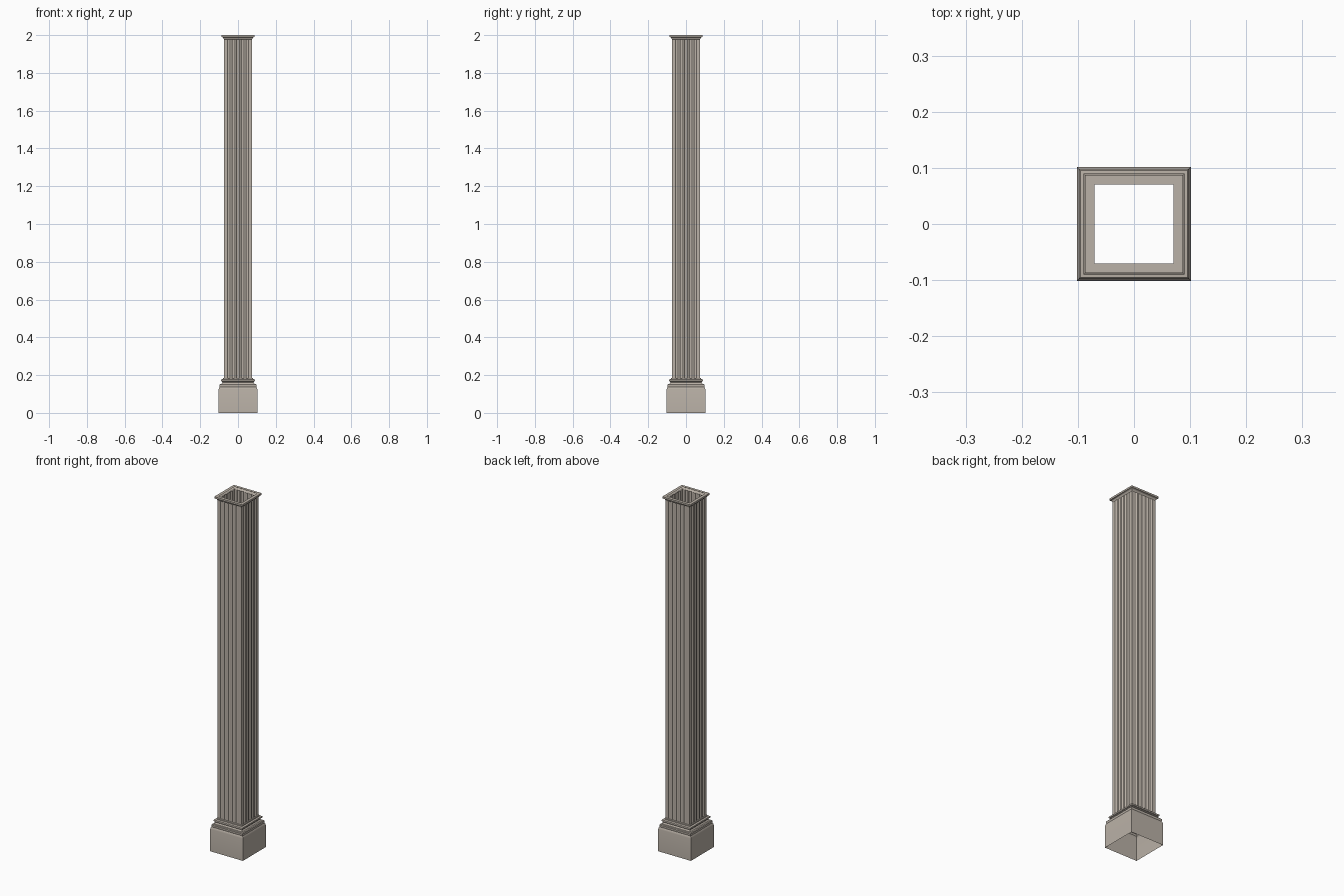
import bpy, bmesh, math

if "Cube" in bpy.data.objects:
    bpy.data.objects.remove(bpy.data.objects["Cube"])

stone = bpy.data.materials.new("warm grey stone")
stone.diffuse_color = (0.49, 0.44, 0.385, 1)
stone.use_nodes = True
stone.node_tree.nodes["Principled BSDF"].inputs["Base Color"].default_value = stone.diffuse_color


def loft(name, rings):
    """Skin a sheet through equal-length closed rings of points."""
    bm = bmesh.new()
    rows = [[bm.verts.new(p) for p in ring] for ring in rings]
    n = len(rows[0])
    for a, b in zip(rows, rows[1:]):
        for i in range(n):
            j = (i + 1) % n
            bm.faces.new((a[i], a[j], b[j], b[i]))
    mesh = bpy.data.meshes.new(name)
    bm.to_mesh(mesh)
    bm.free()
    mesh.materials.append(stone)
    ob = bpy.data.objects.new(name, mesh)
    bpy.context.collection.objects.link(ob)
    bpy.context.view_layer.objects.active = ob
    ob.select_set(True)
    bpy.ops.object.shade_smooth_by_angle(angle=math.radians(35))
    ob.select_set(False)
    return ob


def square(r, z):
    return [(-r, -r, z), (r, -r, z), (r, r, z), (-r, r, z)]


def fluted(r, z, depth):
    """Square outline with five round flutes on every side."""
    side = [(-r, -r)]
    for k in range(-2, 3):
        for s in range(7):
            a = math.pi * s / 6
            side.append((k * 0.0245 - 0.0075 * math.cos(a), -r + depth * math.sin(a)))
    pts = []
    for q in range(4):
        c, s = round(math.cos(q * math.pi / 2)), round(math.sin(q * math.pi / 2))
        pts += [(x * c - y * s, x * s + y * c, z) for x, y in side]
    return pts


# plinth and stepped base moulding, open underneath
loft("plinth", [square(r, z) for r, z in [
    (0.102, 0), (0.102, 0.125), (0.1005, 0.132), (0.097, 0.137)]])
loft("base_moulding", [square(r, z) for r, z in [
    (0.097, 0.137), (0.098, 0.140), (0.098, 0.149), (0.095, 0.153),
    (0.088, 0.154), (0.084, 0.158), (0.083, 0.162), (0.085, 0.166),
    (0.089, 0.168), (0.090, 0.172), (0.089, 0.176), (0.085, 0.178),
    (0.080, 0.179), (0.079, 0.184), (0.075, 0.186)]])

# hollow fluted shaft
loft("shaft", [fluted(0.075, z, 0.005) for z in (0.178, 1.985)])

# cap moulding with an open centre
loft("cap_moulding", [square(r, z) for r, z in [
    (0.075, 1.978), (0.077, 1.980), (0.078, 1.985), (0.081, 1.988),
    (0.087, 1.990), (0.087, 2.0), (0.070, 2.0)]])
